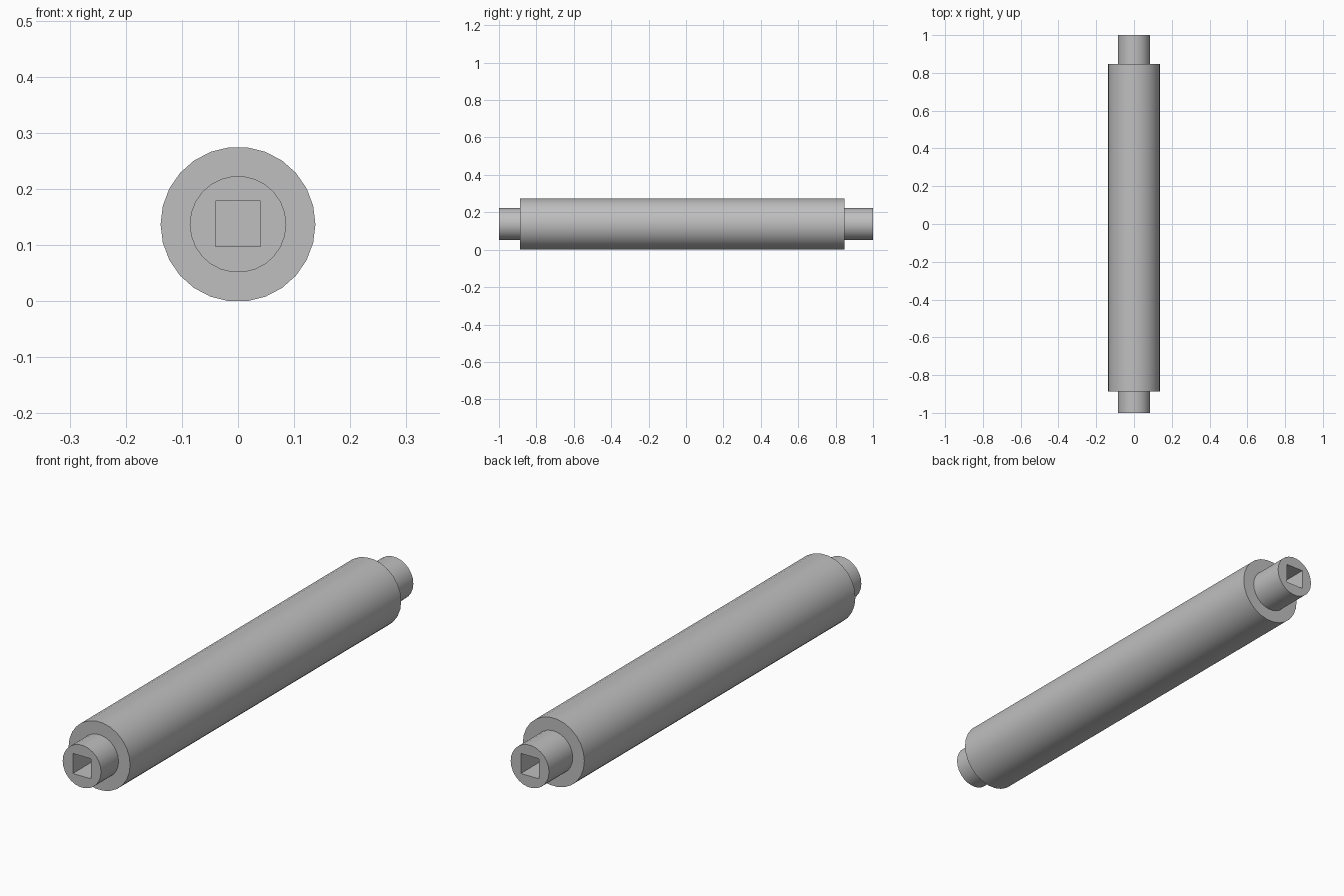
import bpy
import bmesh
import math

SIDES = 26
AXIS_Z = 0.137
BODY_R, SHAFT_R = 0.138, 0.086
BODY_FRONT, BODY_BACK = -0.888, 0.848
SOCKET_W, SOCKET_DEPTH = 0.081, 0.15

if "Cube" in bpy.data.objects:
    bpy.data.objects.remove(bpy.data.objects["Cube"])

grey = bpy.data.materials.new("roller grey")
grey.use_nodes = True
colour = (0.52, 0.52, 0.52, 1)
grey.diffuse_color = colour
grey.node_tree.nodes["Principled BSDF"].inputs["Base Color"].default_value = colour


def lathe(name, profile):
    """Turn a (radius, y) profile around the long axis and cap both ends."""
    bm = bmesh.new()
    rings = []
    for radius, y in profile:
        angles = [2 * math.pi * i / SIDES for i in range(SIDES)]
        rings.append([bm.verts.new((radius * math.cos(a), y, AXIS_Z + radius * math.sin(a)))
                      for a in angles])
    for near, far in zip(rings, rings[1:]):
        for i in range(SIDES):
            j = (i + 1) % SIDES
            bm.faces.new((near[i], near[j], far[j], far[i]))
    bm.faces.new(rings[0])
    bm.faces.new(rings[-1])
    bmesh.ops.recalc_face_normals(bm, faces=bm.faces[:])
    mesh = bpy.data.meshes.new(name)
    bm.to_mesh(mesh)
    bm.free()
    obj = bpy.data.objects.new(name, mesh)
    bpy.context.collection.objects.link(obj)
    mesh.materials.append(grey)
    return obj


def cut_socket(target, end):
    """Sink a blind square socket into the shaft end at y = end."""
    bpy.ops.mesh.primitive_cube_add(size=1, location=(0, end, AXIS_Z + 0.001))
    cutter = bpy.context.object
    cutter.name = "socket_cutter"
    cutter.hide_render = True
    cutter.scale = (SOCKET_W, 2 * SOCKET_DEPTH, SOCKET_W)
    cutter.data.materials.append(grey)
    cut = target.modifiers.new("socket", "BOOLEAN")
    cut.operation = "DIFFERENCE"
    cut.solver = "EXACT"
    cut.object = cutter
    bpy.context.view_layer.objects.active = target
    bpy.ops.object.modifier_apply(modifier=cut.name)
    bpy.data.objects.remove(cutter)


# Roller body with a stub shaft at each end
roller = lathe("roller", [
    (SHAFT_R, -1), (SHAFT_R, BODY_FRONT), (BODY_R, BODY_FRONT),
    (BODY_R, BODY_BACK), (SHAFT_R, BODY_BACK), (SHAFT_R, 1)])

# Square drive sockets in both shaft ends
for end in (-1, 1):
    cut_socket(roller, end)

# Smooth round sides, crisp shoulders and sockets
bpy.ops.object.select_all(action="DESELECT")
roller.select_set(True)
bpy.context.view_layer.objects.active = roller
bpy.ops.object.shade_smooth_by_angle(angle=math.radians(30))
